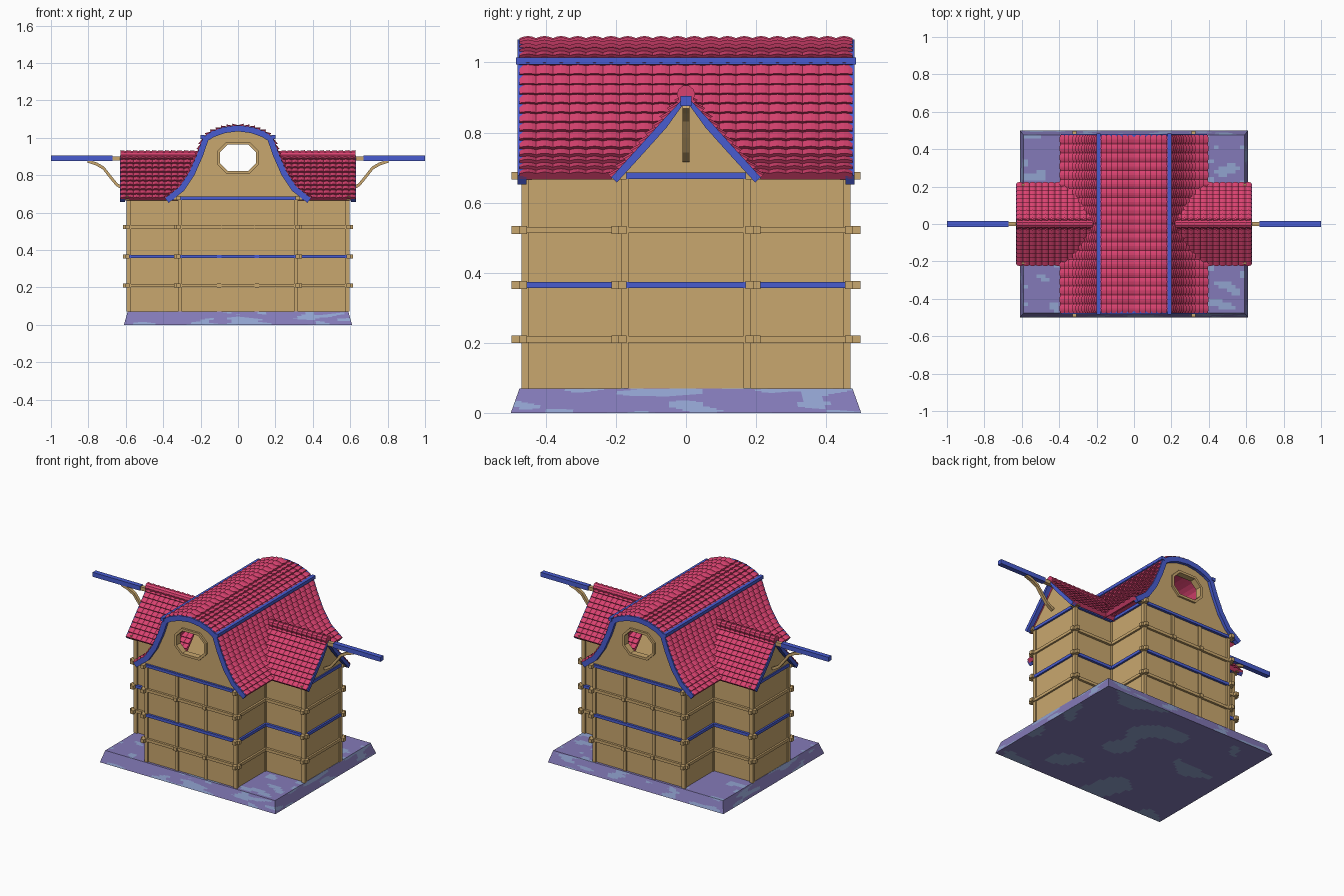
import bpy, bmesh, math
from mathutils import Vector, Matrix, noise

if "Cube" in bpy.data.objects:
    bpy.data.objects.remove(bpy.data.objects["Cube"])


def material(name, rgb):
    lin = [((c / 255 + 0.055) / 1.055) ** 2.4 for c in rgb]
    m = bpy.data.materials.new(name)
    m.diffuse_color = (*lin, 1)
    m.use_nodes = True
    m.node_tree.nodes["Principled BSDF"].inputs["Base Color"].default_value = m.diffuse_color
    return m


TAN = material("tan wood", (201, 167, 110))
BLUE = material("blue paint", (72, 92, 208))
PINK = material("pink tile", (217, 66, 112))
STONE = material("purple stone", (132, 122, 184))
PATCH = material("light stone", (145, 163, 207))

parts = {}  # part name -> (bmesh, material)


def part(name, mat):
    return parts.setdefault(name, (bmesh.new(), mat))[0]


def box(name, mat, lo, hi):
    lo, hi = Vector(lo), Vector(hi)
    mtx = Matrix.Translation((lo + hi) / 2) @ Matrix.Diagonal([*[abs(c) for c in hi - lo], 1])
    bmesh.ops.create_cube(part(name, mat), size=1, matrix=mtx)


def place(axis, t, p):
    return (p[0], t, p[1]) if axis == "y" else (t, p[0], p[1])


def prism(name, mat, pts, axis, a, b):
    """Extrude a 2D outline (horizontal, z) along axis from a to b."""
    bm = part(name, mat)
    A = [bm.verts.new(place(axis, a, p)) for p in pts]
    B = [bm.verts.new(place(axis, b, p)) for p in pts]
    bm.faces.new(A)
    bm.faces.new(B[::-1])
    for i in range(len(pts)):
        j = (i + 1) % len(pts)
        bm.faces.new((A[i], B[i], B[j], A[j]))


def resample(path, n):
    path = [Vector(p) for p in path]
    lens = [(q - p).length for p, q in zip(path, path[1:])]
    out = []
    for i in range(n + 1):
        d, k = sum(lens) * i / n, 0
        while k < len(lens) - 1 and d > lens[k]:
            d -= lens[k]
            k += 1
        out.append(path[k].lerp(path[k + 1], min(d / lens[k], 1)))
    return out


def offset(pts, i, d):
    t = (pts[min(i + 1, len(pts) - 1)] - pts[max(i - 1, 0)]).normalized()
    p = pts[i] + Vector((-t.y, t.x)) * d
    return Vector((0, p.y)) if i == 0 else p


def band(path, outer, inner):
    pts = [Vector(p) for p in path]
    r = range(len(pts))
    return [offset(pts, i, outer) for i in r] + [offset(pts, i, inner) for i in reversed(r)]


def flip(pts, s):
    return [(p[0] * s, p[1]) for p in pts]


def tiled(name, path, side, rows, axis, a, b, cols):
    """Roof slope of overlapping rows, rippled across into tile columns."""
    bm, pts, sub = part(name, PINK), resample(path, rows), 4
    rings = []
    for c in range(cols * sub + 1):
        w = 0.006 * abs(math.sin(math.pi * c / sub))
        sec = []
        for i in range(rows):
            sec += [offset(pts, i, w), offset(pts, i + 1, 0.011 + w)]
        sec += [offset(pts, i, -0.01) for i in range(rows, -1, -1)]
        t = a + (b - a) * c / (cols * sub)
        rings.append([bm.verts.new(place(axis, t, p)) for p in flip(sec, side)])
    n = len(rings[0])
    for R, S in zip(rings, rings[1:]):
        for i in range(n):
            bm.faces.new((R[i], R[(i + 1) % n], S[(i + 1) % n], S[i]))
    bm.faces.new(rings[0])
    bm.faces.new(rings[-1][::-1])


# stone base: tapered slab with mottled patches
bm = part("stone_base", STONE)
bmesh.ops.create_cube(bm, size=1)
bmesh.ops.subdivide_edges(bm, edges=bm.edges[:], cuts=50, use_grid_fill=True)
for v in bm.verts:
    k = v.co.z + 0.5
    v.co = (v.co.x * (1.22 - 0.04 * k), v.co.y * (1.0 - 0.05 * k), 0.07 * k)
for f in bm.faces:
    c = f.calc_center_median()
    freq = (4, 5, 20) if c.z < 0.001 else (9, 18, 40) if c.z > 0.069 else (9, 9, 40)
    f.material_index = int(noise.noise(Vector([a * b for a, b in zip(c, freq)])) > 0.24)

# cross-shaped walls
EAVE = 0.67
box("main_walls", TAN, (-.315, -.46, .07), (.315, .46, EAVE))
for s in (-1, 1):
    box("wing_walls", TAN, (s * .3, -.175, .07), (s * .588, .175, EAVE))


def post(x, y, h=0.011):
    box("wall_posts", TAN, (x - h, y - h, .07), (x + h, y + h, EAVE))


# corner posts and front/back studs
for sx in (-1, 1):
    for sy in (-1, 1):
        for x, y in ((.31, .459), (.584, .175), (.31, .175), (.1, .456)):
            post(sx * x, sy * y)


def rail(z, mat, axis, at, a, b, tips):
    """Horizontal beam with tan ends poking out past the corners."""
    def bar(name, m, u, v, r):
        lo, hi = (u, at - r), (v, at + r)
        if axis == "y":
            lo, hi = lo[::-1], hi[::-1]
        box(name, m, (*lo, z - r), (*hi, z + r))
    bar("blue_rails" if mat is BLUE else "wood_rails", mat, a, b, 0.009)
    for e in tips:
        s = math.copysign(1, e)
        bar("beam_ends", TAN, e - s * 0.026, e, 0.011)


for z, mat in ((.21, TAN), (.365, BLUE), (.522, TAN), (.677, BLUE)):
    for s in (-1, 1):
        rail(z, mat, "x", s * .465, -.33, .33, (-.342, .342))
        rail(z, mat, "y", s * .59, -.2, .2, (-.213, .213))
        for t in (-1, 1):
            rail(z, mat, "x", s * .181, t * .3, t * .6, (t * .615,))
            rail(z, mat, "y", s * .318, t * .17, t * .48, (t * .498,))
            if mat is TAN:
                box("beam_ends", TAN, (t * .09, s * .46, z - .011), (t * .112, s * .482, z + .011))

# main roof: bell-shaped profile, gables with octagonal openings
MAIN = [(0, 1.062), (.075, 1.053), (.14, 1.03), (.183, 1.0), (.215, .91),
        (.257, .815), (.31, .735), (.388, .674)]
HOLE = [(0, .963), (.055, .963), (.095, .923), (.095, .863), (.055, .823), (0, .823)]
RIM = [(0, .808), (.061, .808), (.11, .857), (.11, .929), (.061, .978), (0, .978)]
gable = band(MAIN, -.012, -.012)[:len(MAIN)]
for s in (-1, 1):
    tiled("main_roof", MAIN, s, 20, "y", -.475, .475, 20)
    box("roof_purlins", BLUE, (s * .178, -.485, .994), (s * .2, .485, 1.014))
    for e in (-1, 1):
        prism("gable_walls", TAN, flip([*gable, (.37, EAVE), (0, EAVE)] + HOLE[::-1], s),
              "y", e * .44, e * .462)
        prism("window_frames", TAN, flip(HOLE + RIM, s), "y", e * .435, e * .474)
        prism("gable_trim", BLUE, flip(band(MAIN, .004, -.028), s), "y", e * .455, e * .481)
for e in (-1, 1):
    box("gable_rails", BLUE, (-.36, e * .45, .668), (.36, e * .476, .684))

# side wings: pitched roofs, gables, hoist beams and braces
PITCH = [(0, .905), (.07, .828), (.14, .75), (.212, .671)]
BRACE = [(.6, .73), (.645, .757), (.68, .8), (.715, .845), (.755, .868), (.8, .882)]
for s in (-1, 1):
    prism("wing_gables", TAN, [(-.2, EAVE), (.2, EAVE), (0, .89)], "x", s * .57, s * .592)
    for t in (-1, 1):
        tiled("wing_roofs", PITCH, t, 10, "x", s * .22, s * .627, 12)
        prism("wing_trim", BLUE, flip(band(PITCH, .002, -.02), t), "x", s * .605, s * .632)
    for i in range(12):
        x = s * (.237 + .034 * i)
        bmesh.ops.create_cone(part("ridge_tiles", PINK), cap_ends=True, segments=10,
                              radius1=.021, radius2=.026, depth=.036,
                              matrix=Matrix.Translation((x, 0, .909)) @ Matrix.Rotation(s * math.pi / 2, 4, "Y"))
    box("hoist_beam_roots", TAN, (s * .56, -.012, .878), (s * .68, .012, .9))
    box("hoist_beams", BLUE, (s * .67, -.015, .876), (s, .015, .904))
    pts = [Vector(p) for p in BRACE]
    under = [p + Vector((.008, -.014)) for p in pts]
    prism("curved_braces", TAN, flip(pts + under[::-1], s), "y", -.01, .01)

# turn every collected part into an object
for name, (bm, mat) in parts.items():
    bmesh.ops.recalc_face_normals(bm, faces=bm.faces[:])
    me = bpy.data.meshes.new(name)
    bm.to_mesh(me)
    bm.free()
    me.materials.append(mat)
    if name == "stone_base":
        me.materials.append(PATCH)
    bpy.context.collection.objects.link(bpy.data.objects.new(name, me))
